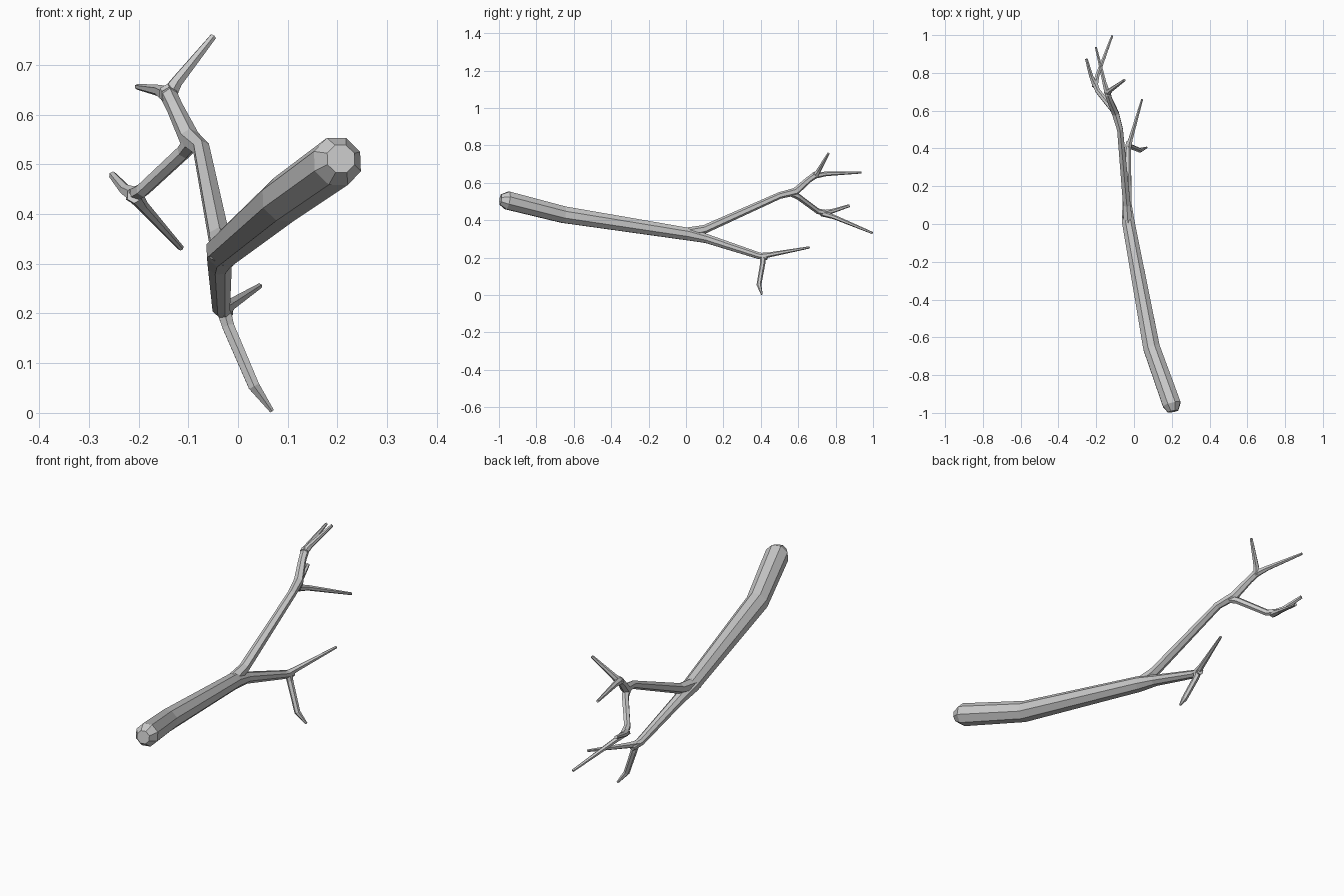
import bpy, bmesh, math
from mathutils import Vector


def limb(name, path, sides):
    """Faceted tube through (x, y, z, radius) points, mitred at the bends."""
    pts = [Vector(p[:3]) for p in path]
    dirs = [(b - a).normalized() for a, b in zip(pts, pts[1:])]
    tangents = [dirs[0]] + [(a + b).normalized() for a, b in zip(dirs, dirs[1:])] + [dirs[-1]]
    up = Vector((0, 0, 1))
    if abs(tangents[0].z) > 0.85:
        up = Vector((0, 1, 0))
    bm = bmesh.new()
    rings = []
    for p, t, row in zip(pts, tangents, path):
        up = (up - t * up.dot(t)).normalized()
        side = t.cross(up)
        ring = []
        for i in range(sides):
            a = 2 * math.pi * (i + 0.5) / sides
            ring.append(bm.verts.new(p + row[3] * (math.cos(a) * side + math.sin(a) * up)))
        rings.append(ring)
    for r0, r1 in zip(rings, rings[1:]):
        for i in range(sides):
            j = (i + 1) % sides
            bm.faces.new((r0[i], r0[j], r1[j], r1[i]))
    bm.faces.new(rings[0][::-1])
    bm.faces.new(rings[-1])
    bmesh.ops.recalc_face_normals(bm, faces=bm.faces)
    mesh = bpy.data.meshes.new(name)
    bm.to_mesh(mesh)
    bm.free()
    obj = bpy.data.objects.new(name, mesh)
    bpy.context.collection.objects.link(obj)
    return obj


# Thick stem with rounded cut end, running on into the lower branch
limb("main_stem", [
    (0.207, -0.992, 0.511, 0.030), (0.200, -0.955, 0.506, 0.052),
    (0.093, -0.655, 0.430, 0.048), (-0.030, 0.010, 0.326, 0.036),
    (-0.037, 0.110, 0.302, 0.026), (-0.034, 0.385, 0.212, 0.019),
    (-0.025, 0.435, 0.202, 0.016)], 8)

# Upper branch, flaring where it leaves the stem
limb("upper_branch", [
    (-0.030, -0.030, 0.326, 0.030), (-0.038, 0.100, 0.352, 0.023),
    (-0.074, 0.500, 0.532, 0.018), (-0.098, 0.585, 0.553, 0.021),
    (-0.128, 0.655, 0.616, 0.017), (-0.143, 0.700, 0.647, 0.018)], 6)

# Twigs on the lower branch
limb("lower_hooked_twig", [
    (-0.031, 0.412, 0.215, 0.017), (-0.020, 0.411, 0.175, 0.014),
    (0.032, 0.390, 0.054, 0.013), (0.068, 0.405, 0.004, 0.005)], 6)
limb("lower_straight_twig", [
    (-0.030, 0.405, 0.208, 0.018), (-0.018, 0.450, 0.216, 0.013),
    (0.043, 0.660, 0.255, 0.006)], 6)

# Twigs at the end of the upper branch
limb("top_upright_twig", [
    (-0.142, 0.690, 0.636, 0.018), (-0.125, 0.708, 0.664, 0.013),
    (-0.050, 0.762, 0.757, 0.007)], 6)
limb("top_forward_twig", [
    (-0.138, 0.680, 0.638, 0.018), (-0.157, 0.750, 0.648, 0.012),
    (-0.202, 0.937, 0.656, 0.006)], 6)

# Side branch dropping from the upper fork, ending in two twigs
limb("side_branch", [
    (-0.090, 0.555, 0.548, 0.018), (-0.108, 0.600, 0.526, 0.016),
    (-0.192, 0.705, 0.448, 0.015), (-0.212, 0.755, 0.437, 0.017)], 6)
limb("side_short_twig", [
    (-0.206, 0.735, 0.438, 0.017), (-0.226, 0.780, 0.448, 0.012),
    (-0.252, 0.873, 0.478, 0.008)], 6)
limb("side_long_twig", [
    (-0.208, 0.725, 0.438, 0.017), (-0.193, 0.790, 0.418, 0.012),
    (-0.115, 0.997, 0.332, 0.006)], 6)
